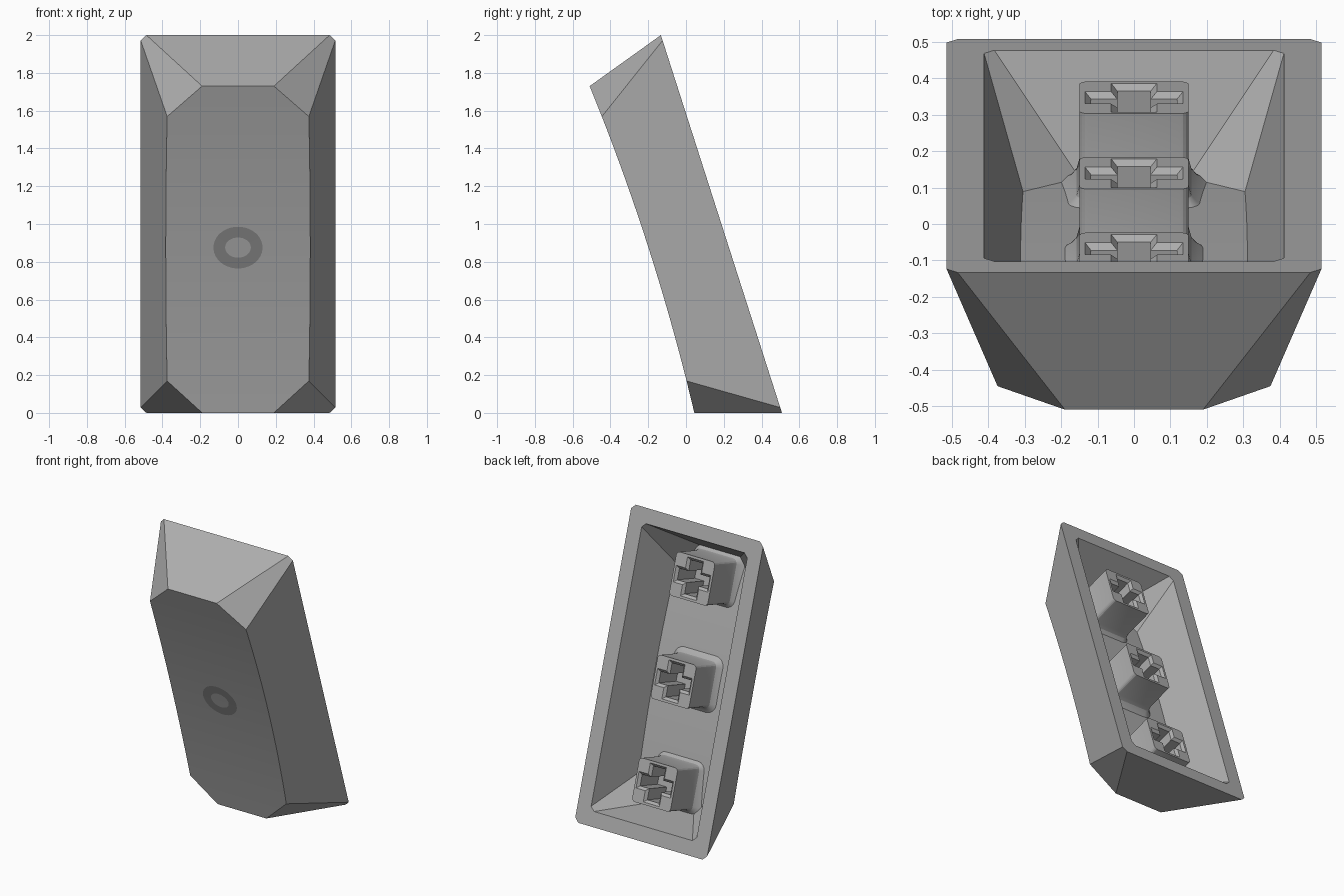
import bpy, bmesh, math
from mathutils import Matrix

if "Cube" in bpy.data.objects:
    bpy.data.objects.remove(bpy.data.objects["Cube"])

# Local frame: x across, v along the length, w from the open rim to the dished face
S, C = 0.3052, 0.9523
PLACE = Matrix(((1, 0, 0, 0), (0, -S, -C, 0.1875), (0, C, -S, 1.0), (0, 0, 0, 1)))


def material(name, value):
    m = bpy.data.materials.new(name)
    m.diffuse_color = (value, value, value, 1)
    m.use_nodes = True
    m.node_tree.nodes["Principled BSDF"].inputs["Base Color"].default_value = m.diffuse_color
    return m


GREY = material("light grey", 0.42)
DARK = material("mid grey", 0.25)


def dish(v, low=0.406):
    return low + 0.043 * v * v


def finish(bm, name, mat, recalc=True):
    if recalc:
        bmesh.ops.recalc_face_normals(bm, faces=bm.faces[:])
    bm.transform(PLACE)
    mesh = bpy.data.meshes.new(name)
    bm.to_mesh(mesh)
    bm.free()
    ob = bpy.data.objects.new(name, mesh)
    bpy.context.collection.objects.link(ob)
    mesh.materials.append(mat)
    bpy.ops.object.select_all(action='DESELECT')
    ob.select_set(True)
    bpy.context.view_layer.objects.active = ob
    bpy.ops.object.shade_smooth_by_angle(angle=math.radians(20))
    return ob


def tapered_skin(bm, hx, hv, cut, end, side, low, n=16):
    """Tapered walls with chamfered corners and a dished end; returns the rim loop."""
    (ex, ev), (sx, sv) = end, side
    rim = [bm.verts.new((x, v, 0)) for x, v in (
        (hx, -hv + cut), (hx, hv - cut), (hx - cut, hv), (-hx + cut, hv),
        (-hx, hv - cut), (-hx, -hv + cut), (-hx + cut, -hv), (hx - cut, -hv))]
    slope = (hx - sx) / dish(sv, low)
    rows = []
    for i in range(n + 1):
        v = -sv + 2 * sv * i / n
        x, w = hx - slope * dish(v, low), dish(v, low)
        rows.append((bm.verts.new((-x, v, w)), bm.verts.new((x, v, w))))
    ends = [(bm.verts.new((-ex, s * ev, dish(ev, low))),
             bm.verts.new((ex, s * ev, dish(ev, low)))) for s in (-1, 1)]
    strips = [ends[0]] + rows + [ends[1]]
    for a, b in zip(strips, strips[1:]):
        bm.faces.new((a[0], a[1], b[1], b[0]))
    # Long side walls
    bm.faces.new([rim[1], rim[0]] + [r[1] for r in rows])
    bm.faces.new([rim[4], rim[5]] + [r[0] for r in rows])
    # End walls and corner facets
    bm.faces.new((rim[2], rim[3], ends[1][0], ends[1][1]))
    bm.faces.new((rim[6], rim[7], ends[0][1], ends[0][0]))
    bm.faces.new((rim[1], rim[2], ends[1][1], rows[-1][1]))
    bm.faces.new((rim[3], rim[4], rows[-1][0], ends[1][0]))
    bm.faces.new((rim[5], rim[6], ends[0][0], rows[0][0]))
    bm.faces.new((rim[7], rim[0], rows[0][1], ends[0][1]))
    return rim


def bridge(bm, a, b):
    for i in range(len(a)):
        j = (i + 1) % len(a)
        bm.faces.new((a[i], a[j], b[j], b[i]))


# Hollow cap shell
bm = bmesh.new()
outer = tapered_skin(bm, 0.515, 1.05, 0.03, (0.19, 0.908), (0.375, 0.735), 0.406)
inner = tapered_skin(bm, 0.412, 0.95, 0.028, (0.15, 0.845), (0.305, 0.69), 0.304)
bridge(bm, outer, inner)
finish(bm, "cap_shell", GREY)


def rounded_loop(bm, hx, hv, r, cv, w):
    loop = []
    for k, (sx, sv) in enumerate(((1, 1), (-1, 1), (-1, -1), (1, -1))):
        for i in range(5):
            a = math.radians(90 * k + 22.5 * i)
            v = cv + sv * (hv - r) + r * math.sin(a)
            loop.append(bm.verts.new((sx * (hx - r) + r * math.cos(a), v, w)))
    return loop


def cross_loop(bm, grow, cv, w):
    lx, tv, tx, lv = 0.118 + grow, 0.038 + grow, 0.046 + grow, 0.112 + grow
    quarter = [(lx, tv), (tx, tv), (tx, lv)]
    pts = quarter + [(-x, v) for x, v in reversed(quarter)]
    pts += [(-x, -v) for x, v in pts]
    return [bm.verts.new((x, cv + v, w)) for x, v in pts]


# Three mounting stems with chamfered cross sockets and flared roots
TIP = 0.05
for name, cv in (("lower_stem", -0.68), ("middle_stem", 0.0), ("upper_stem", 0.68)):
    bm = bmesh.new()
    root = dish(cv, 0.304)
    loops = [rounded_loop(bm, 0.15 + g, 0.145 + g, 0.025 + g, cv, w) for g, w in (
        (0, TIP), (0, root - 0.06), (0.008, root - 0.03),
        (0.025, root - 0.01), (0.05, root + 0.008))]
    for a, b in zip(loops, loops[1:]):
        bridge(bm, a, b)
    bm.faces.new(loops[-1])
    socket = [cross_loop(bm, g, cv, w) for g, w in (
        (0.017, TIP), (0, TIP + 0.017), (0, TIP + 0.22))]
    bridge(bm, socket[0], socket[1])
    bridge(bm, socket[1], socket[2])
    bm.faces.new(socket[2])
    # Tip face around the socket
    edges = [bm.edges.get((l[i], l[i - 1])) for l in (loops[0], socket[0]) for i in range(len(l))]
    bmesh.ops.triangle_fill(bm, edges=edges, use_beauty=True)
    finish(bm, name, GREY)

# Painted oval ring on the dished face
bm = bmesh.new()
rings = []
for rx, rv in ((0.068, 0.056), (0.13, 0.116)):
    pts = [(rx * math.cos(t), rv * math.sin(t)) for t in (math.tau * i / 48 for i in range(48))]
    rings.append([bm.verts.new((x, v, dish(v) + 0.003)) for x, v in pts])
bridge(bm, rings[1], rings[0])
finish(bm, "oval_ring", DARK, recalc=False)
